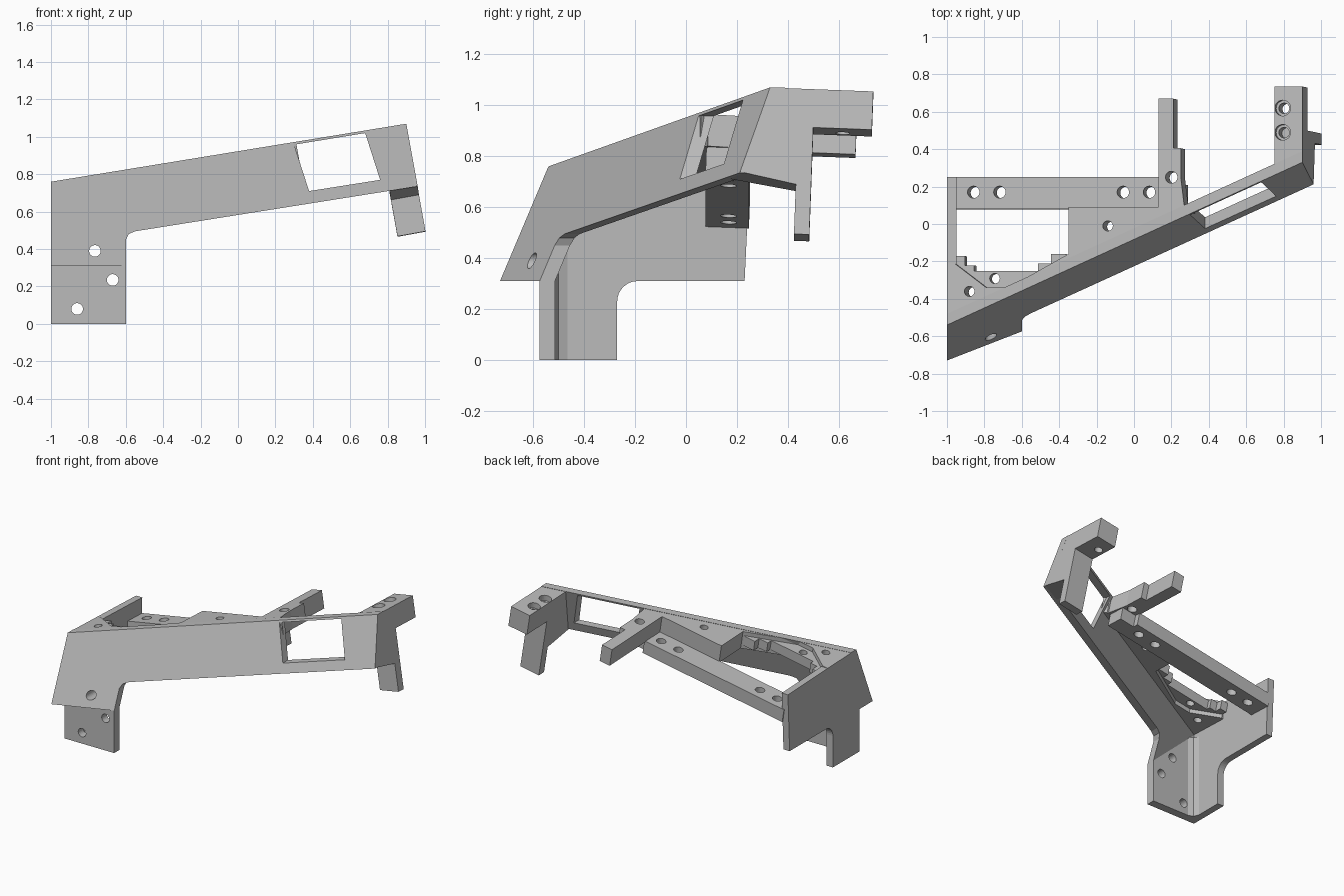
import bpy, bmesh, math
from mathutils import Vector

cube = bpy.data.objects.get("Cube")
if cube:
    bpy.data.objects.remove(cube, do_unlink=True)

grey = bpy.data.materials.new("plain_grey")
grey.use_nodes = True
grey.diffuse_color = (0.5, 0.5, 0.5, 1)
grey.node_tree.nodes["Principled BSDF"].inputs["Base Color"].default_value = (0.5, 0.5, 0.5, 1)


def deck(x, y, d=0):
    """Point at depth d below the tilted top plane."""
    return Vector((x + 0.18 * d, y - 0.0375 * d,
                   0.76 + 0.18 * (x + 1) - 0.0375 * (y + 0.54) - d))


def front(x, z, back=0):
    """Point on the leaning front plane, moved back along y."""
    return Vector((x, -0.54 + 0.389 * (x + 1) + 0.422 * (z - 0.76) + back, z))


def prism(name, a, b):
    """Solid between two matching outlines."""
    bm = bmesh.new()
    va = [bm.verts.new(p) for p in a]
    vb = [bm.verts.new(p) for p in b]
    n = len(a)
    bm.faces.new(va)
    bm.faces.new(vb[::-1])
    for i in range(n):
        j = (i + 1) % n
        bm.faces.new((va[j], va[i], vb[i], vb[j]))
    bmesh.ops.recalc_face_normals(bm, faces=bm.faces)
    mesh = bpy.data.meshes.new(name)
    bm.to_mesh(mesh)
    bm.free()
    mesh.materials.append(grey)
    ob = bpy.data.objects.new(name, mesh)
    bpy.context.collection.objects.link(ob)
    return ob


def slab(name, outline, d0, d1):
    return prism(name, [deck(x, y, d0) for x, y in outline],
                 [deck(x, y, d1) for x, y in outline])


def rect(x0, x1, y0, y1):
    return [(x0, y0), (x1, y0), (x1, y1), (x0, y1)]


def circle(x, y, r):
    return [(x + r * math.cos(k * math.tau / 24), y + r * math.sin(k * math.tau / 24))
            for k in range(24)]


def cut(ob, cutter):
    cutter.hide_render = True
    mod = ob.modifiers.new("cut", "BOOLEAN")
    mod.operation = "DIFFERENCE"
    mod.solver = "EXACT"
    mod.object = cutter
    bpy.context.view_layer.objects.active = ob
    bpy.ops.object.modifier_apply(modifier=mod.name)
    bpy.data.objects.remove(cutter, do_unlink=True)


def drill_down(ob, holes, r=0.032, d0=-0.05, d1=0.3):
    for x, y in holes:
        cut(ob, slab("drill", circle(x, y, r), d0, d1))


def drill_front(ob, holes, r=0.031):
    for x, z in holes:
        ring = circle(x, z, r)
        cut(ob, prism("drill", [(p, -1, q) for p, q in ring], [(p, -0.3, q) for p, q in ring]))


# Leaning front wall with its window
outline = [(-1, 0.76), (-1, 0.31), (-0.6, 0.31), (-0.6, 0.45), (-0.585, 0.48),
           (-0.55, 0.495), (0.96, 0.735), (0.9, 1.07)]
wall = prism("front_wall", [front(x, z) for x, z in outline],
             [front(x, z, 0.06) for x, z in outline])
window = [(0.3, 0.958), (0.68, 1.02), (0.76, 0.77), (0.38, 0.71)]
cut(wall, prism("window_cutter", [front(x, z, -0.2) for x, z in window],
                [front(x, z, 0.2) for x, z in window]))

# Wedge that joins the leaning wall to the upright foot
outline = [(-1, 0.31), (-0.6, 0.31), (-0.6, 0.45), (-1, 0.74)]
wedge = prism("foot_wedge", [front(x, z) for x, z in outline],
              [(x, -0.515, z) for x, z in outline])

# Upright foot plate
outline = rect(-1, -0.6, 0, 0.31)
foot = prism("foot_plate", [(x, -0.575, z) for x, z in outline],
             [(x, -0.515, z) for x, z in outline])
for part in (wall, wedge):
    drill_front(part, [(-0.765, 0.39)])
drill_front(foot, [(-0.67, 0.235), (-0.86, 0.08)])

# Side wall with a rounded step down into the foot
arc = [(-0.19 - 0.08 * math.cos(t), 0.23 + 0.08 * math.sin(t))
       for t in [k * math.pi / 16 for k in range(9)]]
outline = [(-0.54, 0.76), (-0.73, 0.31), (-0.575, 0.31), (-0.575, 0), (-0.27, 0)]
outline += arc + [(0.23, 0.31), (0.25, 0.73)]
prism("side_wall", [(-1, y, z) for y, z in outline],
      [(-0.95, y + (0.02 if y < -0.53 and z > 0.3 else 0), z) for y, z in outline])

# Concave fillet inside the foot corner
corner = [(-0.95, -0.515), (-0.9, -0.515), (-0.935, -0.5), (-0.95, -0.465)]
prism("foot_fillet", [(x, y, 0) for x, y in corner], [(x, y, 0.6) for x, y in corner])

# Top deck around the opening
deck_plate = slab("top_deck", [(-1, -0.54), (0.31, 0.06), (0.28, 0.09), (-0.35, 0.09),
                               (-0.35, -0.16), (-0.67, -0.34), (-0.79, -0.34),
                               (-0.96, -0.21), (-1, -0.21)], 0, 0.13)
drill_down(deck_plate, [(-0.88, -0.36), (-0.14, -0.01)], 0.027)

# Stepped ledge inside the opening
ledge = slab("stepped_ledge", [(-0.96, -0.21), (-0.79, -0.345), (-0.67, -0.345),
                               (-0.35, -0.165), (-0.37, -0.165), (-0.37, -0.16),
                               (-0.45, -0.16), (-0.45, -0.21), (-0.52, -0.21),
                               (-0.52, -0.25), (-0.86, -0.25), (-0.86, -0.22),
                               (-0.91, -0.22), (-0.91, -0.17), (-0.96, -0.17)], 0.03, 0.1)
drill_down(ledge, [(-0.75, -0.29)], 0.027)

# Sunken rear bar
bar = slab("rear_bar", rect(-0.99, 0.14, 0.085, 0.255), 0.12, 0.215)
drill_down(bar, [(-0.88, 0.175), (-0.74, 0.175), (-0.08, 0.175), (0.06, 0.175)])

# Block and finger at the end of the rear bar
block = slab("bar_end_block", [(0.13, 0.085), (0.27, 0.085), (0.25, 0.25), (0.25, 0.405),
                               (0.21, 0.405), (0.21, 0.67), (0.13, 0.67), (0.13, 0.25)],
             0, 0.125)
drill_down(block, [(0.2, 0.25)])
slab("bar_end_base", rect(0.135, 0.25, 0.085, 0.215), 0.12, 0.215)

# Hooked end arm with its leg
profile = [(0.33, 0), (0.735, 0), (0.735, 0.15), (0.505, 0.15), (0.505, 0.57),
           (0.445, 0.57), (0.445, 0.375), (0.225, 0.334)]
left_x, right_x = 0.75, 0.9
arm = prism("end_arm",
            [deck(left_x, y - (0.058 if y < 0.4 else 0), d) for y, d in profile],
            [deck(right_x, y, d) for y, d in profile])
holes = [(0.795, 0.62), (0.795, 0.49)]
drill_down(arm, holes[:1], 0.028)
drill_down(arm, holes[1:], 0.028, -0.05, 0.13)
drill_down(arm, holes, 0.042, -0.05, 0.04)
